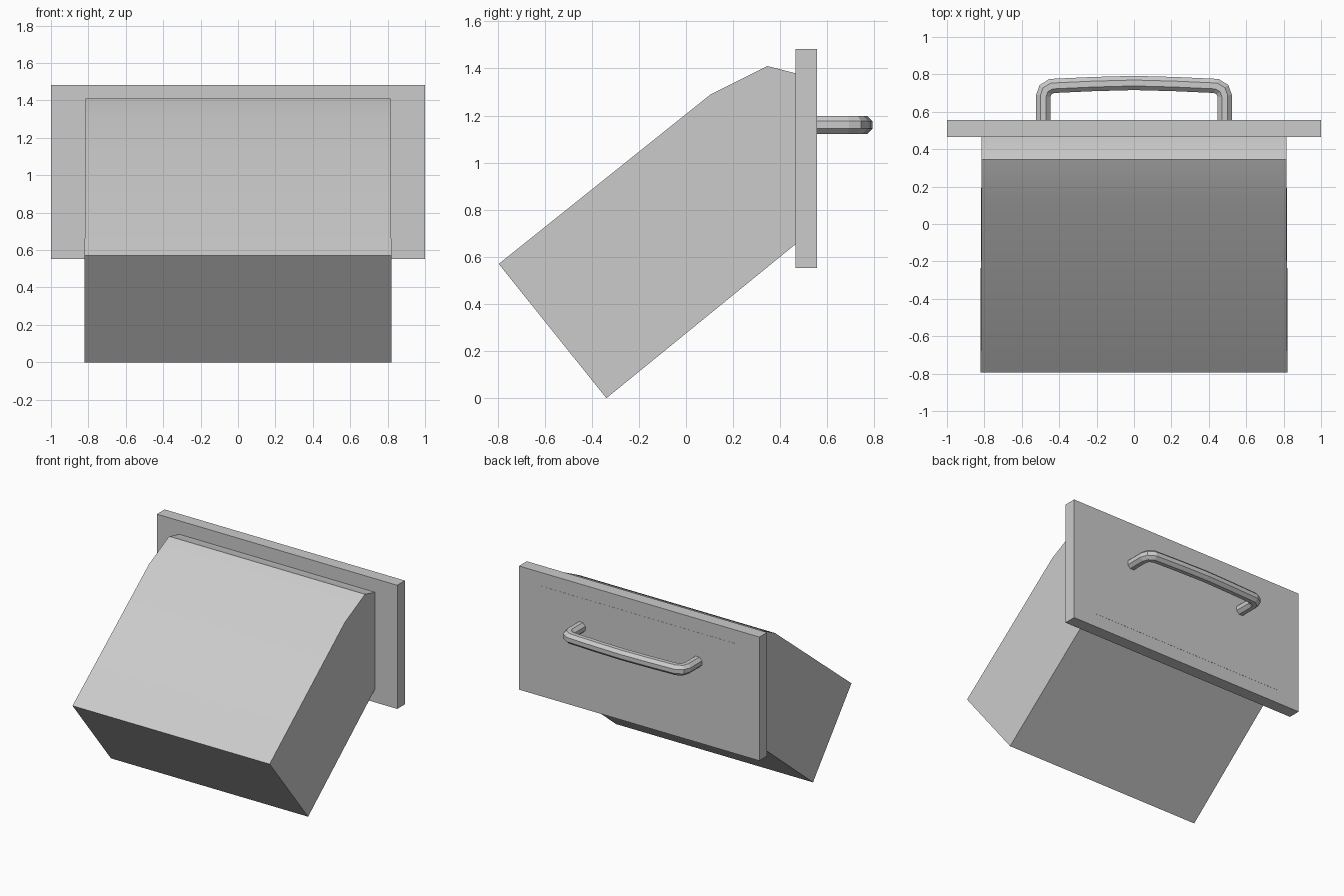
import bpy, bmesh, math
from mathutils import Vector

if "Cube" in bpy.data.objects:
    bpy.data.objects.remove(bpy.data.objects["Cube"])


def finish(name, bm, angle=None):
    bmesh.ops.recalc_face_normals(bm, faces=bm.faces)
    me = bpy.data.meshes.new(name)
    bm.to_mesh(me)
    bm.free()
    ob = bpy.data.objects.new(name, me)
    bpy.context.collection.objects.link(ob)
    if angle:
        bpy.ops.object.select_all(action='DESELECT')
        ob.select_set(True)
        bpy.context.view_layer.objects.active = ob
        bpy.ops.object.shade_smooth_by_angle(angle=math.radians(angle))
    return ob


# Slanted chute: side profile (y, z) extruded across x, a hair wider at its lower end
profile = [(-0.795, 0.57), (-0.338, 0.0), (0.463, 0.652), (0.557, 0.652),
           (0.557, 1.38), (0.463, 1.38), (0.345, 1.41), (0.105, 1.29)]
bm = bmesh.new()
sides = []
for s in (-1, 1):
    sides.append([bm.verts.new((s * (0.82 if y < 0 else 0.815), y, z)) for y, z in profile])
    bm.faces.new(sides[-1])
for i in range(len(profile)):
    j = (i + 1) % len(profile)
    bm.faces.new((sides[0][i], sides[0][j], sides[1][j], sides[1][i]))
finish("chute_body", bm, 20)

# Upright face plate
bm = bmesh.new()
bmesh.ops.create_cube(bm, size=1)
for v in bm.verts:
    v.co = (v.co.x * 2, 0.51 + v.co.y * 0.092, 1.017 + v.co.z * 0.93)
finish("face_plate", bm)

# Bowed pull handle: octagonal section swept along a mirrored path in x, y
half = [(0.485, 0.53), (0.485, 0.685), (0.473, 0.718), (0.44, 0.738), (0.22, 0.748)]
path = [Vector(p) for p in half + [(0, 0.754)] + [(-x, y) for x, y in reversed(half)]]
radius = 0.038 / math.cos(math.pi / 8)
bm = bmesh.new()
rings = []
for i, p in enumerate(path):
    a = (p - path[i - 1]).normalized() if i else None
    b = (path[i + 1] - p).normalized() if i < len(path) - 1 else None
    a, b = a or b, b or a
    t = (a + b).normalized()
    n = Vector((-t.y, t.x)) / t.dot(a)
    ring = []
    for k in range(8):
        ang = math.pi / 4 * (k + 0.5)
        q = p + n * radius * math.cos(ang)
        ring.append(bm.verts.new((q.x, q.y, 1.16 + radius * math.sin(ang))))
    rings.append(ring)
for r0, r1 in zip(rings, rings[1:]):
    for k in range(8):
        bm.faces.new((r0[k], r0[(k + 1) % 8], r1[(k + 1) % 8], r1[k]))
bm.faces.new(rings[0])
bm.faces.new(rings[-1])
finish("pull_handle", bm)
